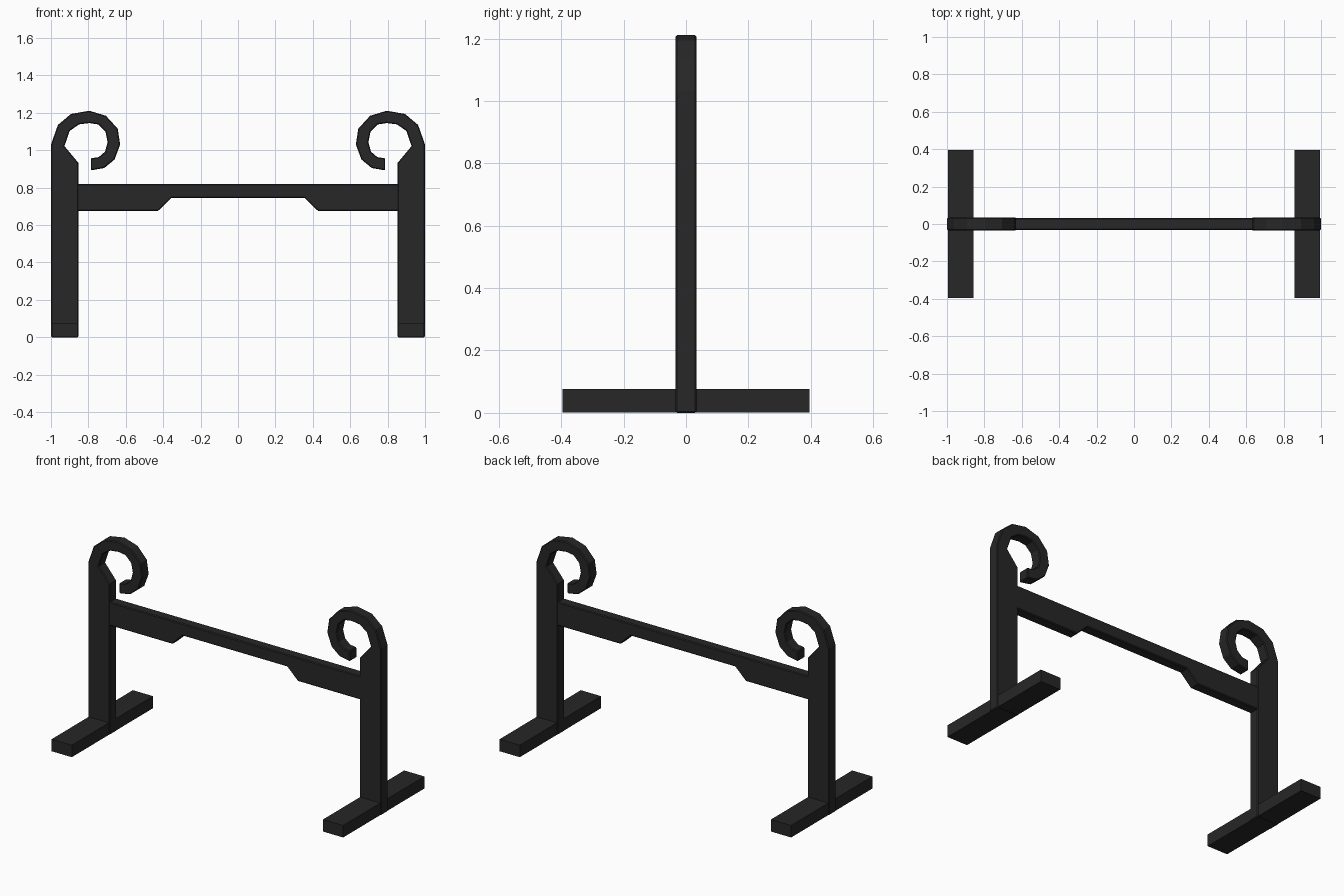
import bpy, bmesh

if "Cube" in bpy.data.objects:
    bpy.data.objects.remove(bpy.data.objects["Cube"])

iron = bpy.data.materials.new("black_iron")
iron.diffuse_color = (0.02, 0.02, 0.021, 1)
iron.use_nodes = True
iron.node_tree.nodes["Principled BSDF"].inputs["Base Color"].default_value = iron.diffuse_color


def extrude_profile(name, points, half_depth, bevel=0.0):
    """Flat x/z outline extruded symmetrically along y, with a fine rim chamfer."""
    bm = bmesh.new()
    face = bm.faces.new([bm.verts.new((x, -half_depth, z)) for x, z in points])
    new = bmesh.ops.extrude_face_region(bm, geom=[face], use_keep_orig=True)["geom"]
    moved = [v for v in new if isinstance(v, bmesh.types.BMVert)]
    bmesh.ops.translate(bm, verts=moved, vec=(0, 2 * half_depth, 0))
    bmesh.ops.recalc_face_normals(bm, faces=bm.faces)
    mesh = bpy.data.meshes.new(name)
    bm.to_mesh(mesh)
    bm.free()
    mesh.materials.append(iron)
    obj = bpy.data.objects.new(name, mesh)
    bpy.context.collection.objects.link(obj)
    if bevel:
        mod = obj.modifiers.new("chamfer", "BEVEL")
        mod.width = bevel
        mod.segments = 1
        mod.limit_method = "ANGLE"
        mod.angle_limit = 1.2
    return obj


# Post with curled hook: up the outside, round the curl, back along its inside
post = [(-1, 0), (-1, 1.03),
        (-.963, 1.135), (-.893, 1.194), (-.795, 1.211), (-.706, 1.184),
        (-.643, 1.115), (-.63, 1.03), (-.66, .95), (-.715, .905), (-.787, .892),
        (-.787, .957), (-.745, .963), (-.711, .992), (-.697, 1.043),
        (-.709, 1.1), (-.748, 1.138), (-.795, 1.145), (-.85, 1.138),
        (-.9, 1.103), (-.928, 1.022),
        (-.853, .932), (-.853, 0)]
foot = [(-.995, .002), (-.995, .076), (-.857, .076), (-.857, .002)]

for side, s in (("left", 1), ("right", -1)):
    extrude_profile(side + "_hooked_post", [(s * x, z) for x, z in post], .034, .005)
    extrude_profile(side + "_foot", [(s * x, z) for x, z in foot], .396)

# Crossbar, thicker at both ends
half = [(-.86, .82), (-.86, .675), (-.428, .675), (-.355, .745)]
extrude_profile("crossbar", half + [(-x, z) for x, z in reversed(half)], .031, .005)
